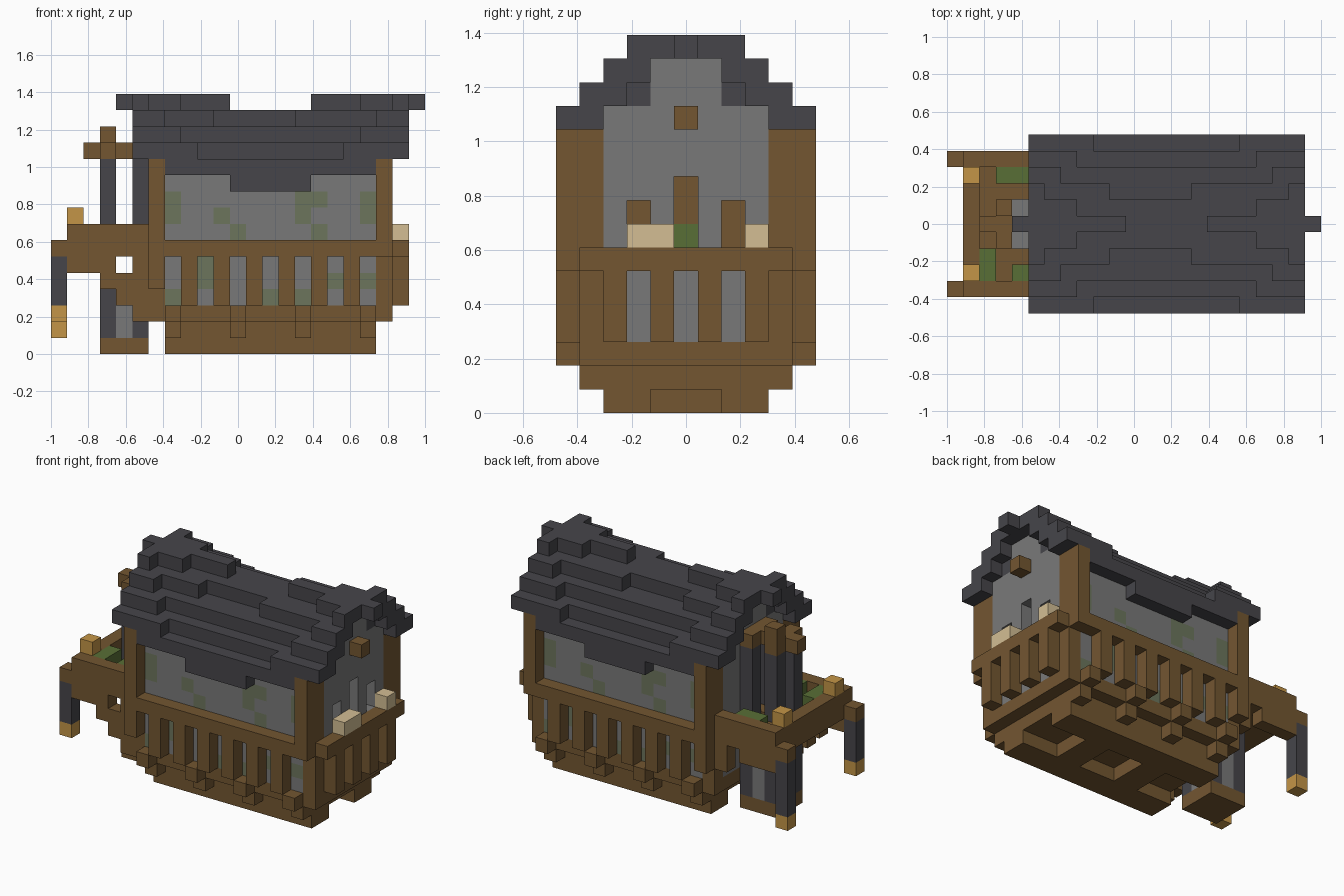
import bpy, bmesh
from mathutils import Vector

cube = bpy.data.objects.get("Cube")
if cube:
    bpy.data.objects.remove(cube)

LENGTH, DEPTH = 23, 11
UNIT = 2 / LENGTH


def linear(c):
    c /= 255
    return c / 12.92 if c <= 0.04045 else ((c + 0.055) / 1.055) ** 2.4


def material(name, *rgb):
    m = bpy.data.materials.new(name)
    m.use_nodes = True
    colour = [linear(c) for c in rgb] + [1]
    m.diffuse_color = colour
    m.node_tree.nodes["Principled BSDF"].inputs["Base Color"].default_value = colour
    return m


MATS = {
    "wood": material("brown_wood", 115, 86, 49),
    "slate": material("dark_slate", 70, 69, 74),
    "stone": material("grey_stone", 121, 121, 121),
    "mossy": material("mossy_stone", 108, 117, 92),
    "green": material("leaf_green", 88, 110, 54),
    "tan": material("pale_tan", 211, 190, 148),
    "amber": material("amber", 196, 149, 71),
}

cells = {}


def box(part, mat, xs, ys, zs, mirror=False):
    """Fill a block of unit cells; ranges are (first, end) and later blocks win."""
    for x in range(*xs):
        for y in range(*ys):
            for z in range(*zs):
                cells[x, y, z] = (part, mat)
                if mirror:
                    cells[x, DEPTH - 1 - y, z] = (part, mat)


def cell(part, mat, x, y, z, mirror=False):
    box(part, mat, (x, x + 1), (y, y + 1), (z, z + 1), mirror)


# Underside: skids, cross ties, keel, floor and stepped brackets
box("skids", "wood", (7, 20), (2, 4), (0, 1), True)
for x in (10, 15):
    box("cross_ties", "wood", (x, x + 2), (4, 7), (0, 1))
box("keel", "wood", (7, 20), (2, 9), (1, 2))
box("floor_beam", "wood", (6, 21), (1, 10), (2, 3))
for x in range(7, 20, 4):
    cell("brackets", "wood", x, 1, 1, True)
    cell("brackets", "wood", x, 0, 2, True)

# Stone house body with stepped gable ends and timber core
box("walls", "stone", (7, 20), (1, 10), (3, 12))
box("walls", "stone", (6, 21), (2, 9), (3, 12))
for inset, z in ((2, 12), (3, 13), (4, 14)):
    box("walls", "stone", (6, 21), (inset, DEPTH - inset), (z, z + 1))
box("timber_core", "wood", (8, 20), (2, 9), (3, 11))

# Window slots in the end wall
for y, top in ((3, 9), (5, 10), (7, 9)):
    for z in range(7, top):
        del cells[20, y, z]
cell("window_plant", "green", 19, 5, 7)

# Moss on the long walls, turned half round for the back
MOSS = [(7, 8), (7, 9), (10, 8), (11, 7), (15, 8), (15, 9), (16, 7), (16, 9),
        (19, 8), (19, 9), (7, 3), (9, 4), (9, 5), (13, 3), (15, 3), (17, 4), (19, 4)]
for x, z in MOSS:
    cell("walls", "mossy", x, 1, z)
    cell("walls", "mossy", 26 - x, 9, z)

# Corner posts, side rails and balusters
for x, low in ((6, 4), (20, 6)):
    box("corner_posts", "wood", (x, x + 1), (1, 2), (3, 12), True)
    box("corner_posts", "wood", (x, x + 1), (0, 1), (low, 12), True)
for x in (5, 21):
    cell("beam_ends", "wood", x, 5, 12)
box("side_rails", "wood", (6, 21), (0, 1), (6, 7), True)
for x in range(8, 20, 2):
    box("balusters", "wood", (x, x + 1), (0, 1), (3, 6), True)

# End balcony
box("balcony_rail", "wood", (21, 22), (1, 10), (6, 7))
for y in range(2, 9, 2):
    box("balcony_balusters", "wood", (21, 22), (y, y + 1), (3, 6))
box("balcony_boxes", "tan", (21, 22), (3, 5), (7, 8))
cell("balcony_boxes", "tan", 21, 8, 7)

# Deck at the other end, with braces that differ front and back
box("deck", "wood", (1, 6), (2, 9), (6, 7))
box("deck_cross_rail", "wood", (1, 2), (2, 9), (7, 8))
for x0, x1, z in ((1, 6, 7), (0, 6, 6), (1, 4, 5), (5, 6, 5), (5, 6, 4)):
    box("deck_rails", "wood", (x0, x1), (1, 2), (z, z + 1), True)
for x0, x1, z in ((3, 5, 4), (4, 6, 3), (5, 6, 2)):
    box("deck_brace", "wood", (x0, x1), (1, 2), (z, z + 1))
box("deck_plants", "green", (3, 5), (8, 9), (7, 8))
box("deck_plants", "green", (2, 3), (2, 4), (7, 8))
cell("deck_plants", "green", 4, 2, 7)
cell("deck_lamps", "amber", 1, 2, 8, True)

# Hanging lanterns, one lower than the other
for y, z in ((1, 2), (9, 1)):
    box("lantern_chains", "slate", (0, 1), (y, y + 1), (z + 1, 6))
    cell("lanterns", "amber", 0, y, z)

# Four-legged chimney frame
box("chimney_foot", "wood", (3, 6), (4, 7), (0, 1))
box("chimney_core", "stone", (3, 6), (4, 7), (1, 4))
for x in (3, 5):
    box("chimney_pillars", "slate", (x, x + 1), (4, 5), (1, 12), True)
    cell("chimney_cap", "wood", x, 4, 12, True)
for y in (4, 6):
    del cells[4, y, 6]
box("chimney_cap", "wood", (2, 5), (5, 6), (12, 13))
cell("chimney_cap", "wood", 3, 6, 13)

# Stepped roof that sags by one cell in the middle of each course:
# course, top cell, thickness, sag range, end range
COURSES = [(0, 12, 1, (9, 18), (5, 22)), (1, 13, 2, (8, 19), (5, 22)),
           (2, 14, 2, (7, 20), (5, 22)), (3, 15, 2, (6, 21), (5, 22)),
           (4, 15, 1, (8, 19), (5, 22)), (5, 15, 1, (11, 16), (4, 23))]
for y, top, thick, sag, ends in COURSES:
    for x in range(*ends):
        t = top - (sag[0] <= x < sag[1])
        box("roof", "slate", (x, x + 1), (y, y + 1), (t - thick + 1, t + 1), True)

# Worn hollow beside the ridge and the hanging eaves
for x in range(10, 15):
    for y in (3, 7):
        del cells[x, y, 14]
box("eaves", "slate", (7, 20), (0, 1), (11, 12), True)
box("eaves", "slate", (11, 16), (0, 1), (10, 11), True)


def build(part):
    """Make one object from the exposed cell faces of a part."""
    bm = bmesh.new()
    verts, mats = {}, []
    for pos, (name, mat) in cells.items():
        if name != part:
            continue
        if mat not in mats:
            mats.append(mat)
        for axis in range(3):
            u, v = (axis + 1) % 3, (axis + 2) % 3
            for side in (0, 1):
                near = list(pos)
                near[axis] += 2 * side - 1
                if tuple(near) in cells:
                    continue
                ring = []
                for du, dv in ((0, 0), (1, 0), (1, 1), (0, 1)):
                    p = list(pos)
                    p[axis] += side
                    p[u] += du
                    p[v] += dv
                    p = tuple(p)
                    if p not in verts:
                        verts[p] = bm.verts.new(
                            Vector((p[0] - LENGTH / 2, p[1] - DEPTH / 2, p[2])) * UNIT)
                    ring.append(verts[p])
                face = bm.faces.new(ring if side else ring[::-1])
                face.material_index = mats.index(mat)
    bmesh.ops.dissolve_limit(bm, angle_limit=0.01, verts=bm.verts[:], edges=bm.edges[:],
                             delimit={"MATERIAL"})
    if bm.faces:
        mesh = bpy.data.meshes.new(part)
        bm.to_mesh(mesh)
        for mat in mats:
            mesh.materials.append(MATS[mat])
        bpy.context.collection.objects.link(bpy.data.objects.new(part, mesh))
    bm.free()


for part in dict.fromkeys(name for name, mat in cells.values()):
    build(part)
